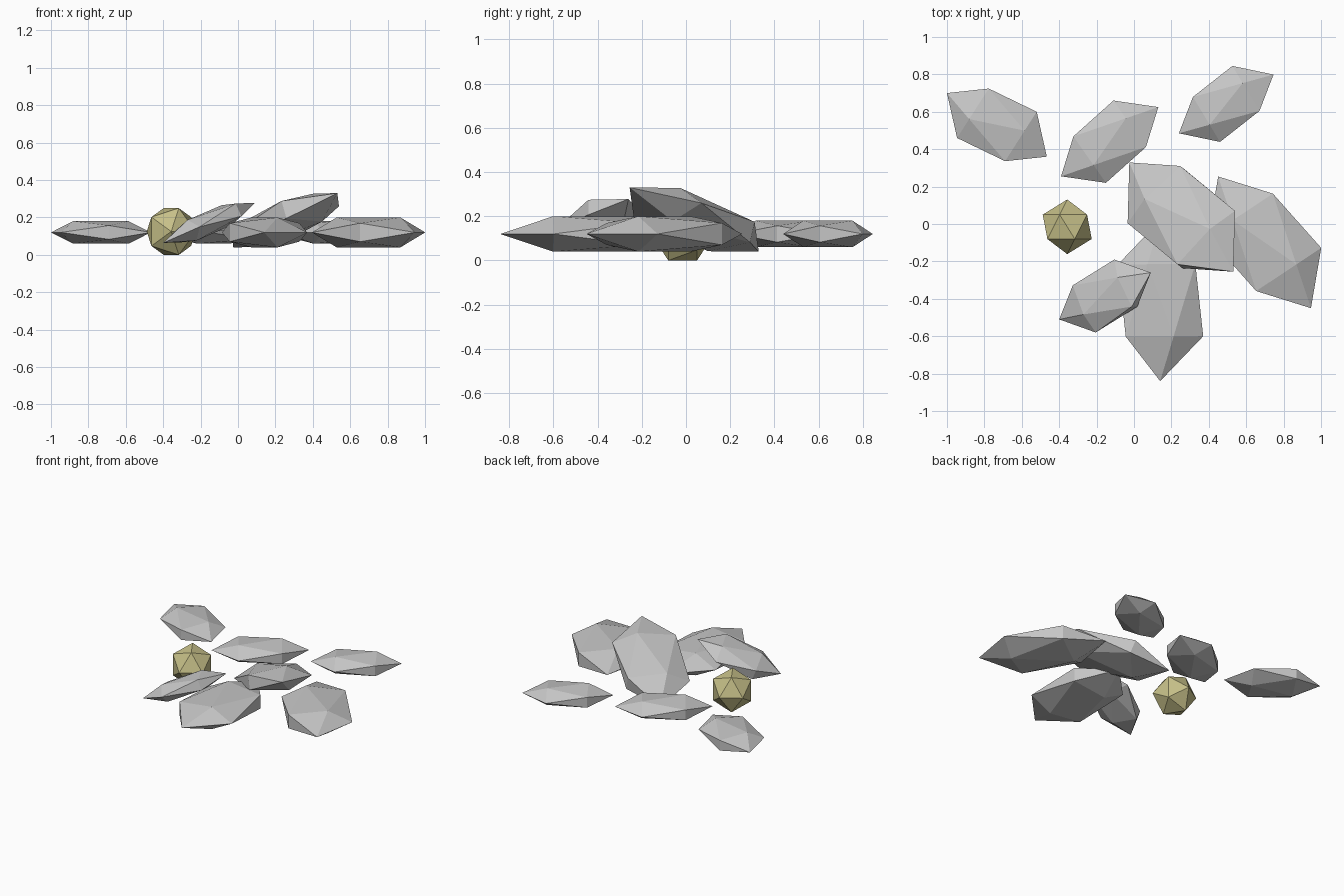
import bpy
import bmesh
from mathutils import Matrix, Vector

if "Cube" in bpy.data.objects:
    bpy.data.objects.remove(bpy.data.objects["Cube"], do_unlink=True)


def material(name, rgb):
    mat = bpy.data.materials.new(name)
    mat.use_nodes = True
    color = (*rgb, 1)
    mat.diffuse_color = color
    bsdf = mat.node_tree.nodes["Principled BSDF"]
    bsdf.inputs["Base Color"].default_value = color
    bsdf.inputs["Roughness"].default_value = 0.9
    return mat


def faceted_rock(name, mat, center, tip, corner, thickness):
    """Stretch a 20-sided ball so its pole lands on tip and a ring point on corner."""
    tip, corner = Vector(tip), Vector(corner)
    ring_h, ring_r, half = 0.4472, 0.8944, 0.8507
    side = -(corner + ring_h * tip) / ring_r
    up = tip.cross(corner).normalized() * (thickness / half)
    stretch = Matrix((side, up, tip)).transposed().to_4x4()

    bm = bmesh.new()
    bmesh.ops.create_icosphere(bm, subdivisions=1, radius=1)
    bm.transform(stretch)
    bmesh.ops.recalc_face_normals(bm, faces=bm.faces)
    mesh = bpy.data.meshes.new(name)
    bm.to_mesh(mesh)
    bm.free()
    mesh.materials.append(mat)
    obj = bpy.data.objects.new(name, mesh)
    obj.location = center
    bpy.context.collection.objects.link(obj)
    return obj


grey = material("pale grey stone", (0.56, 0.56, 0.56))
yellow = material("dull yellow stone", (0.57, 0.53, 0.25))

# Small slabs lying flat at the back
faceted_rock("back_right_slab", grey, (-0.733, 0.53, 0.12),
             (-0.267, 0.17, 0), (0.213, 0.07, 0), 0.06)
faceted_rock("back_middle_slab", grey, (-0.13, 0.44, 0.12),
             (-0.26, -0.185, 0), (0.02, 0.22, 0), 0.06)
faceted_rock("back_left_slab", grey, (0.493, 0.642, 0.12),
             (-0.253, -0.157, 0), (0.033, 0.203, 0), 0.06)

# Large slabs lying flat
faceted_rock("left_large_slab", grey, (0.698, -0.098, 0.12),
             (0.303, -0.03, 0), (-0.248, 0.352, 0), 0.08)
faceted_rock("front_large_slab", grey, (0.142, -0.408, 0.12),
             (-0.002, -0.432, 0), (-0.228, 0.192, 0), 0.08)

# Tilted slabs leaning on the others
faceted_rock("leaning_large_slab", grey, (0.253, 0.037, 0.185),
             (-0.278, 0.292, -0.145), (0.287, 0.033, 0.075), 0.08)
faceted_rock("leaning_small_slab", grey, (-0.155, -0.385, 0.171),
             (-0.245, -0.125, -0.107), (0.05, 0.195, 0.021), 0.06)

# Round nugget
faceted_rock("yellow_nugget", yellow, (-0.357, -0.015, 0.125),
             (0, 0.146, 0), (0.131, -0.065, 0), 0.125)
